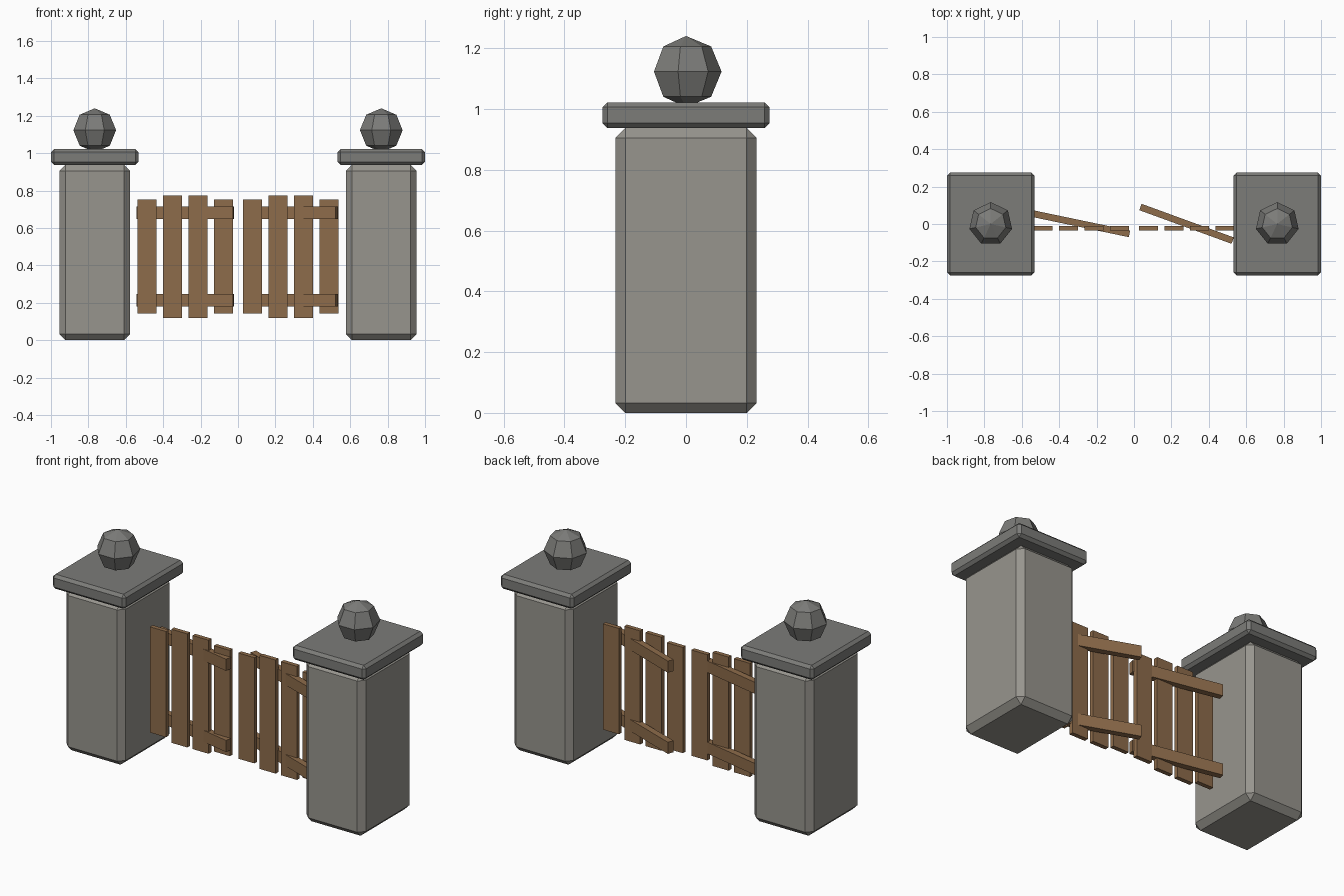
import bpy, bmesh
from math import radians, pi
from mathutils import Matrix, Vector

if "Cube" in bpy.data.objects:
    bpy.data.objects.remove(bpy.data.objects["Cube"])


def material(name, rgb):
    m = bpy.data.materials.new(name)
    m.diffuse_color = (*rgb, 1)
    m.use_nodes = True
    m.node_tree.nodes["Principled BSDF"].inputs["Base Color"].default_value = m.diffuse_color
    return m


STONE = material("pale_stone", (0.31, 0.30, 0.27))
DARK = material("dark_stone", (0.20, 0.20, 0.19))
WOOD = material("wood", (0.27, 0.15, 0.07))


def finish(name, bm, mat):
    bmesh.ops.recalc_face_normals(bm, faces=bm.faces)
    mesh = bpy.data.meshes.new(name)
    bm.to_mesh(mesh)
    bm.free()
    mesh.materials.append(mat)
    ob = bpy.data.objects.new(name, mesh)
    bpy.context.collection.objects.link(ob)
    return ob


def box(name, center, size, mat, bevel=0, turn=0):
    bm = bmesh.new()
    bmesh.ops.create_cube(bm, size=1, matrix=Matrix.Diagonal((*size, 1)))
    if bevel:
        bmesh.ops.bevel(bm, geom=bm.edges[:], offset=bevel, segments=1,
                        affect='EDGES', profile=0.5)
    ob = finish(name, bm, mat)
    ob.location = center
    ob.rotation_euler.z = radians(turn)
    return ob


def ball(name, center, radius, mat):
    # seven-sided, four-band ball: half-circle profile spun about z
    bm = bmesh.new()
    pts = [Matrix.Rotation(i * pi / 4, 3, 'X') @ Vector((0, 0, radius)) for i in range(5)]
    for p in pts:
        p.y = -p.y  # one corner column points to +y
    verts = [bm.verts.new(p) for p in pts]
    edges = [bm.edges.new(pair) for pair in zip(verts, verts[1:])]
    bmesh.ops.spin(bm, geom=verts + edges, cent=(0, 0, 0), axis=(0, 0, 1),
                   angle=2 * pi, steps=7, use_duplicate=False)
    bmesh.ops.remove_doubles(bm, verts=bm.verts, dist=1e-4)
    ob = finish(name, bm, mat)
    ob.location = center
    return ob


for side, s, turn in (("left", -1, -11.8), ("right", 1, -20)):
    # stone pillar, cap and ball finial
    x = s * 0.766
    box(f"{side}_pillar", (x, 0, 0.469), (0.378, 0.465, 0.938), STONE, 0.033)
    box(f"{side}_cap", (x, 0, 0.98), (0.466, 0.55, 0.084), DARK, 0.016)
    ball(f"{side}_finial", (x, 0, 1.123), 0.117, DARK)

    # four upright pickets, the inner pair taller
    for i in range(4):
        h = 0.655 if i in (1, 2) else 0.61
        box(f"{side}_picket_{i + 1}", (s * (0.078 + i * 0.136), -0.0225, 0.447),
            (0.102, 0.025, h), WOOD)

    # skewed rails crossing the pickets
    for part, z in (("lower", 0.213), ("upper", 0.681)):
        box(f"{side}_{part}_rail", (s * 0.281, 0.001, z), (0.525, 0.036, 0.067), WOOD, turn=turn)
